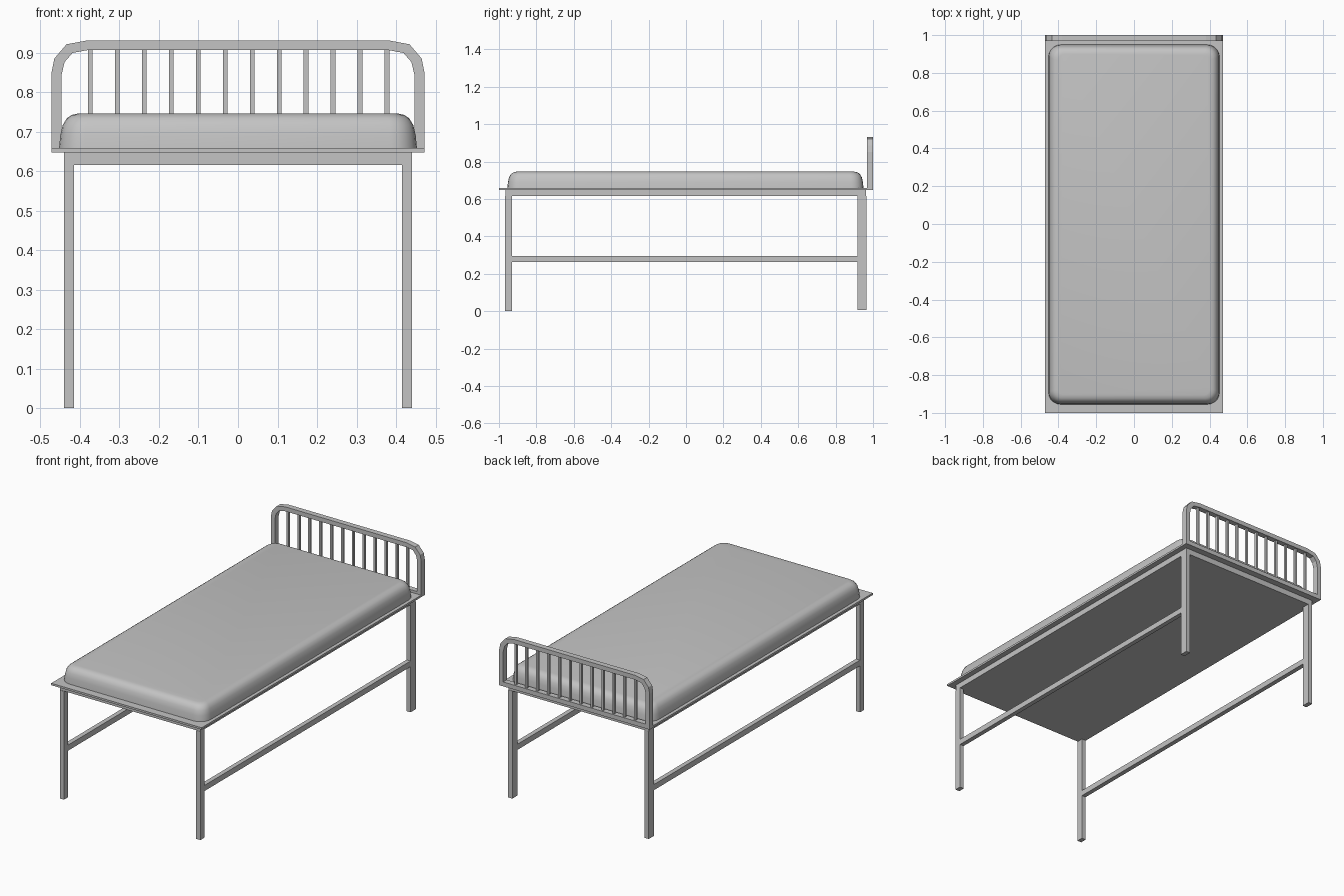
import bpy, bmesh, math

cube = bpy.data.objects.get("Cube")
if cube:
    bpy.data.objects.remove(cube, do_unlink=True)

grey = bpy.data.materials.new("plain grey")
grey.use_nodes = True
grey.diffuse_color = (0.55, 0.55, 0.55, 1)
grey.node_tree.nodes["Principled BSDF"].inputs["Base Color"].default_value = (0.55, 0.55, 0.55, 1)


def finish(name, bm):
    bmesh.ops.recalc_face_normals(bm, faces=bm.faces)
    mesh = bpy.data.meshes.new(name)
    bm.to_mesh(mesh)
    bm.free()
    mesh.materials.append(grey)
    obj = bpy.data.objects.new(name, mesh)
    bpy.context.collection.objects.link(obj)
    return obj


def box(name, x, y, z):
    """Box from (low, high) ranges on each axis."""
    bm = bmesh.new()
    bmesh.ops.create_cube(bm, size=1)
    for v in bm.verts:
        v.co = [(lo + hi) / 2 + c * (hi - lo) for c, (lo, hi) in zip(v.co, (x, y, z))]
    return finish(name, bm)


# Bed base: thin overhanging board on a solid frame
box("bed_board", (-0.472, 0.472), (-1.0, 0.97), (0.647, 0.658))
box("bed_frame", (-0.441, 0.441), (-0.965, 0.963), (0.615, 0.647))

# Legs and side rails
for side, s in (("left", 1), ("right", -1)):
    x = tuple(sorted((s * 0.415, s * 0.441)))
    box(f"front_leg_{side}", x, (-0.967, -0.93), (0, 0.615))
    box(f"back_leg_{side}", x, (0.917, 0.964), (0.005, 0.615))
    box(f"side_rail_{side}", x, (-0.93, 0.917), (0.264, 0.296))

# Mattress: rounded rectangles stacked along a soft-edged profile
HALF_X, HALF_Y, MID_Y, RADIUS, STEPS = 0.453, 0.952, -0.003, 0.065, 5
bm = bmesh.new()
loops = []
for inset, z in ((0, 0.658), (0.003, 0.69), (0.009, 0.716), (0.019, 0.733),
                 (0.032, 0.742), (0.05, 0.746)):
    r = RADIUS - inset * 0.6
    loop = []
    for quarter, (sx, sy) in enumerate(((1, 1), (-1, 1), (-1, -1), (1, -1))):
        cx, cy = sx * (HALF_X - inset - r), sy * (HALF_Y - inset - r) + MID_Y
        for i in range(STEPS + 1):
            a = math.pi / 2 * (quarter + i / STEPS)
            loop.append(bm.verts.new((cx + r * math.cos(a), cy + r * math.sin(a), z)))
    loops.append(loop)
for low, high in zip(loops, loops[1:]):
    for i in range(len(low)):
        j = (i + 1) % len(low)
        bm.faces.new((low[i], low[j], high[j], high[i]))
bm.faces.new(loops[0])
bm.faces.new(loops[-1])
mattress = finish("mattress", bm)
bpy.ops.object.select_all(action="DESELECT")
mattress.select_set(True)
bpy.context.view_layer.objects.active = mattress
bpy.ops.object.shade_smooth_by_angle(angle=math.radians(40))

# Headboard arch: matching outer and inner outlines, extruded in depth
outer = [(0.472, 0.647), (0.472, 0.85), (0.465, 0.885), (0.434, 0.921), (0.38, 0.931)]
inner = [(0.447, 0.647), (0.447, 0.842), (0.439, 0.876), (0.419, 0.899), (0.382, 0.906)]
outer += [(-x, z) for x, z in reversed(outer)]
inner += [(-x, z) for x, z in reversed(inner)]
bm = bmesh.new()
rings = []
for (ox, oz), (ix, iz) in zip(outer, inner):
    rings.append([bm.verts.new(p) for p in ((ox, 0.968, oz), (ox, 1.0, oz),
                                            (ix, 1.0, iz), (ix, 0.968, iz))])
for a, b in zip(rings, rings[1:]):
    for i in range(4):
        j = (i + 1) % 4
        bm.faces.new((a[i], a[j], b[j], b[i]))
bm.faces.new(rings[0])
bm.faces.new(rings[-1])
finish("headboard_arch", bm)

# Headboard bottom bar and spindles
box("headboard_bottom_bar", (-0.447, 0.447), (0.968, 1.0), (0.647, 0.672))
for i in range(12):
    x = -0.374 + i * 0.0683
    box(f"headboard_spindle_{i + 1}", (x - 0.006, x + 0.006), (0.977, 0.991), (0.672, 0.906))
